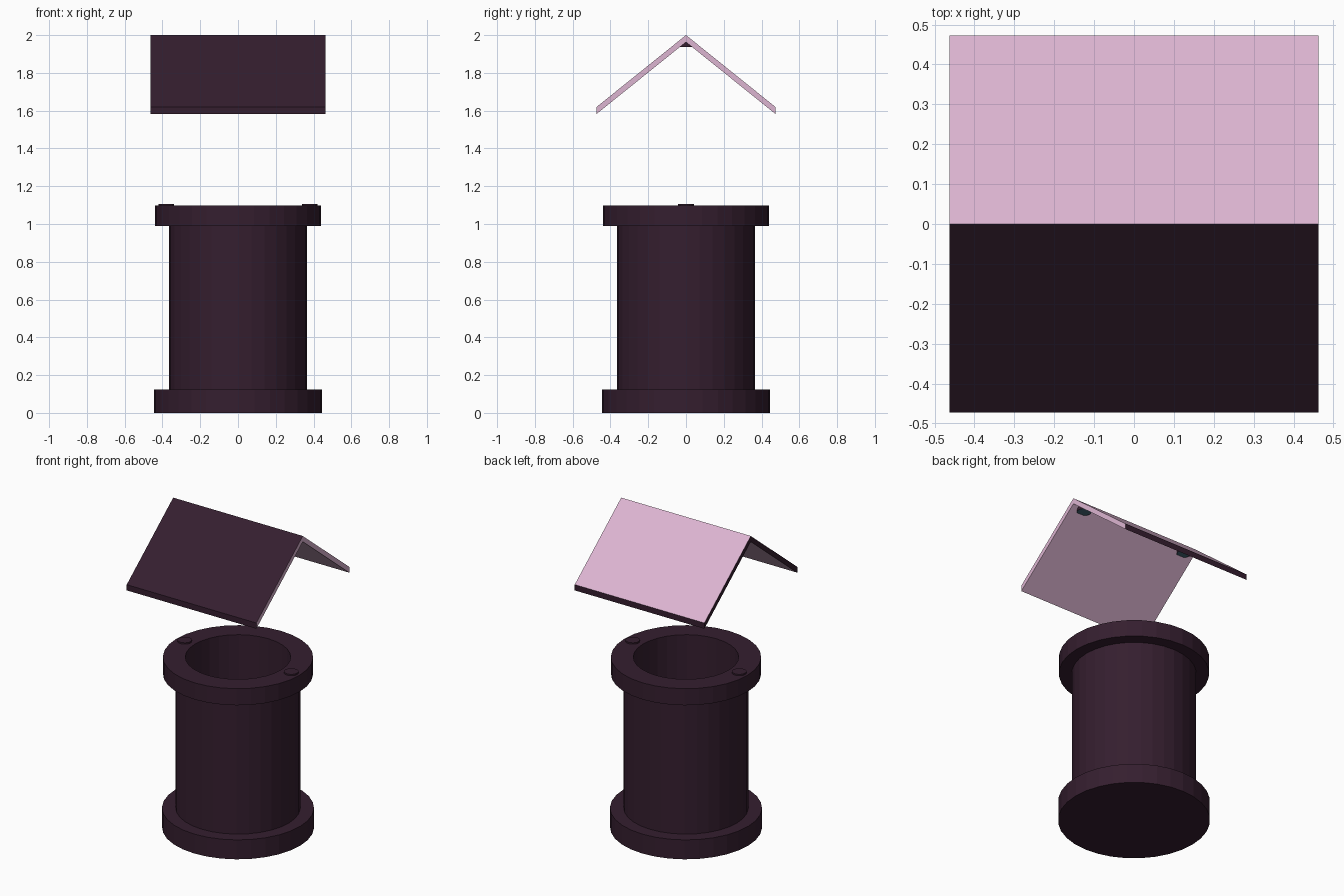
import bpy, bmesh
from math import cos, sin, pi

if "Cube" in bpy.data.objects:
    bpy.data.objects.remove(bpy.data.objects["Cube"])


def material(name, rgb):
    m = bpy.data.materials.new(name)
    m.diffuse_color = (*rgb, 1)
    m.use_nodes = True
    m.node_tree.nodes["Principled BSDF"].inputs["Base Color"].default_value = m.diffuse_color
    return m


DARK = material("dark_plum", (0.035, 0.013, 0.028))
PINK = material("pale_pink", (0.72, 0.46, 0.64))
TEAL = material("teal", (0.06, 0.14, 0.19))


def finish(name, bm, mats):
    me = bpy.data.meshes.new(name)
    bm.to_mesh(me)
    bm.free()
    for m in mats:
        me.materials.append(m)
    ob = bpy.data.objects.new(name, me)
    bpy.context.collection.objects.link(ob)
    return ob


def lathe(name, profile, mats, sides=32, x=0):
    """Revolve a (radius, z) profile; radius 0 closes with a flat cap."""
    bm = bmesh.new()
    rings = [[bm.verts.new((x + r * cos(2 * pi * i / sides), r * sin(2 * pi * i / sides), z))
              for i in range(sides)] for r, z in profile]
    for a, b in zip(rings, rings[1:]):
        for i in range(sides):
            j = (i + 1) % sides
            bm.faces.new((a[i], a[j], b[j], b[i]))
    bm.faces.new(rings[0][::-1])
    bm.faces.new(rings[-1])
    return finish(name, bm, mats)


# Well body: base step, barrel, rim and hollow shaft
lathe("well_body", [(0.444, 0), (0.444, 0.125), (0.364, 0.125), (0.364, 0.99),
                    (0.439, 0.99), (0.439, 1.097), (0.308, 1.097), (0.308, 0.125)], [DARK])

# Post stubs on the rim and under the ridge
for side, x in (("left", -0.38), ("right", 0.38)):
    lathe(f"{side}_rim_stub", [(0.042, 1.05), (0.042, 1.106)], [DARK], 16, x)
    stub = lathe(f"{side}_roof_stub", [(0.042, 1.937), (0.042, 1.962)], [DARK, TEAL], 16, x)
    for p in stub.data.polygons:
        if p.normal.z < -0.9:
            p.material_index = 1

# Gabled roof: chevron section extruded along x
section = [(-0.473, 1.62), (0, 2), (0.473, 1.62), (0.473, 1.583), (0, 1.963), (-0.473, 1.583)]
bm = bmesh.new()
left, right = ([bm.verts.new((x, y, z)) for y, z in section] for x in (-0.462, 0.462))
for i in range(6):
    j = (i + 1) % 6
    bm.faces.new((left[i], left[j], right[j], right[i]))
for end in (left, right):
    bm.faces.new((end[0], end[1], end[4], end[5]))
    bm.faces.new((end[1], end[2], end[3], end[4]))
bmesh.ops.recalc_face_normals(bm, faces=bm.faces)
# Front slope, eaves and left gable are dark; the rest is pale
for f in bm.faces:
    n = f.normal
    if n.x < -0.9 or abs(n.y) > 0.9 or (n.z > 0.1 and n.y < 0):
        f.material_index = 1
finish("roof", bm, [PINK, DARK])
